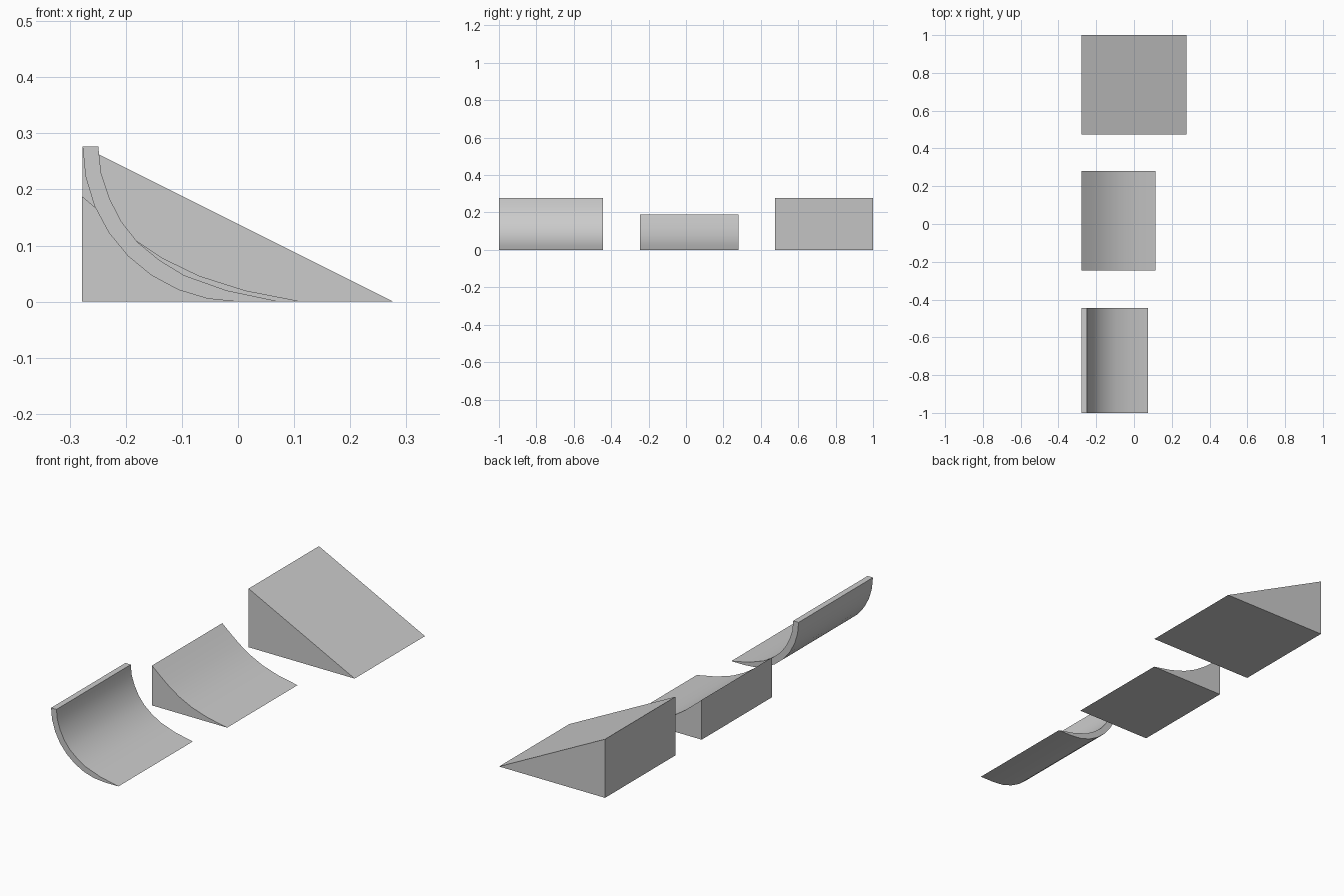
import bpy, bmesh, math

if "Cube" in bpy.data.objects:
    bpy.data.objects.remove(bpy.data.objects["Cube"])

def extrude_profile(name, profile, y0, y1, smooth=False):
    """Extrude an (x, z) outline along y into a closed solid."""
    bm = bmesh.new()
    face = bm.faces.new([bm.verts.new((x, y0, z)) for x, z in profile])
    res = bmesh.ops.extrude_face_region(bm, geom=[face])
    for v in res["geom"]:
        if isinstance(v, bmesh.types.BMVert):
            v.co.y = y1
    bmesh.ops.recalc_face_normals(bm, faces=bm.faces[:])
    mesh = bpy.data.meshes.new(name)
    bm.to_mesh(mesh)
    bm.free()
    obj = bpy.data.objects.new(name, mesh)
    bpy.context.collection.objects.link(obj)
    if smooth:
        bpy.ops.object.select_all(action='DESELECT')
        obj.select_set(True)
        bpy.context.view_layer.objects.active = obj
        bpy.ops.object.shade_smooth_by_angle(angle=math.radians(30))
    return obj

H = 0.277  # ramp height, also the outer pipe radius

# Straight wedge ramp
extrude_profile("straight_ramp", [(-H, 0), (H, 0), (-H, H)], 0.475, 1.0)

# Shallow curved ramp
curve = [(0.115, 0), (0.013, 0.020), (-0.069, 0.046), (-0.135, 0.078),
         (-0.190, 0.115), (-0.237, 0.153), (-0.278, 0.188)]
extrude_profile("curved_ramp", [(-0.278, 0)] + curve, -0.245, 0.28, True)

# Quarter pipe: round outer shell, inner riding surface fading to a thin lip
outer = [(-H * math.cos(a), H - H * math.sin(a))
         for a in (i * math.pi / 16 for i in range(9))]
inner = [(0.075, 0), (-0.020, 0.020), (-0.096, 0.047), (-0.140, 0.074),
         (-0.179, 0.106), (-0.208, 0.143), (-0.229, 0.184),
         (-0.244, 0.229), (-0.249, H)]
extrude_profile("quarter_pipe", outer + inner, -1.0, -0.445, True)
